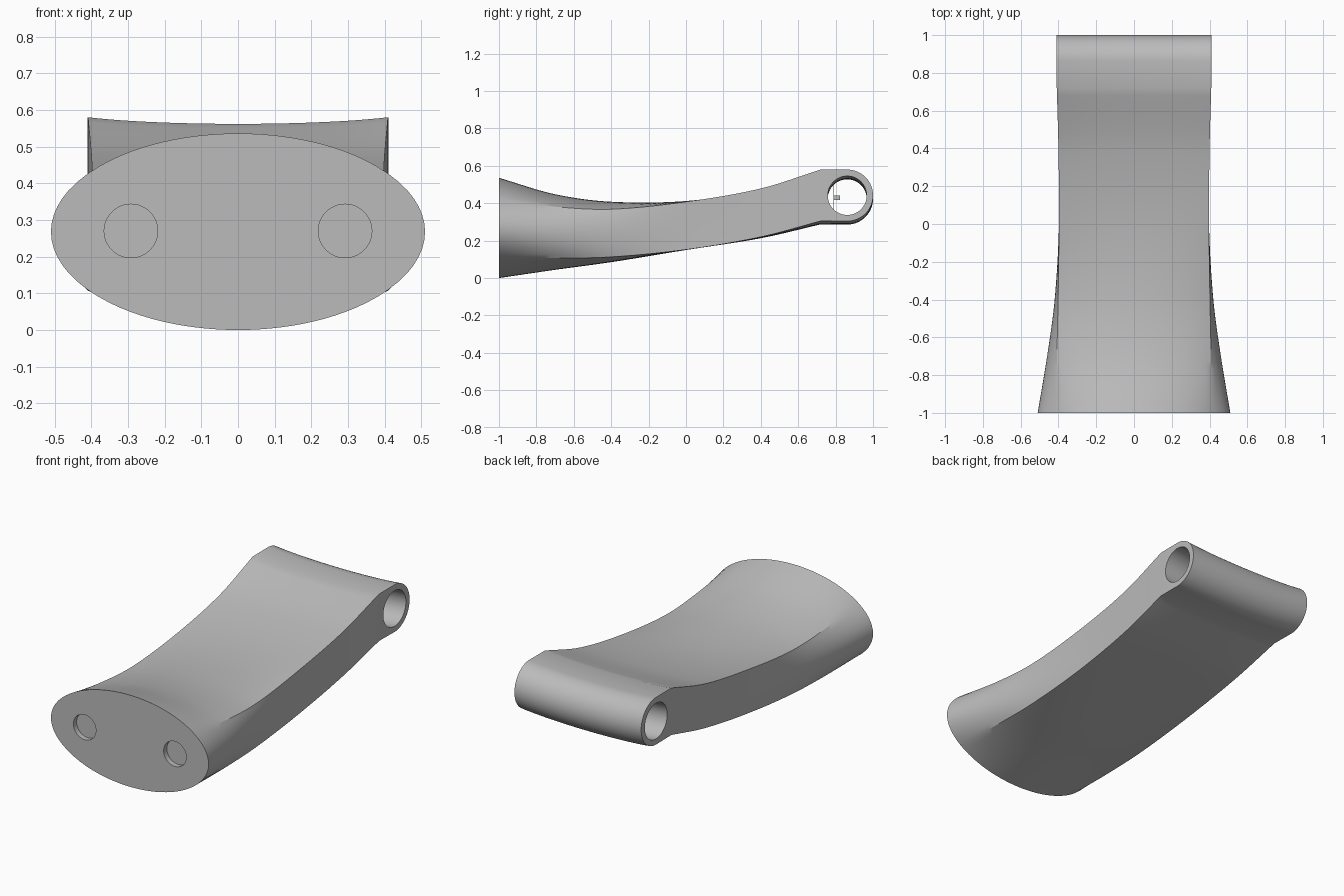
import bpy, bmesh, math

cube = bpy.data.objects.get("Cube")
if cube:
    bpy.data.objects.remove(cube, do_unlink=True)

grey = bpy.data.materials.new("light_grey")
grey.use_nodes = True
grey.diffuse_color = (0.5, 0.5, 0.5, 1)
grey.node_tree.nodes["Principled BSDF"].inputs["Base Color"].default_value = (0.5, 0.5, 0.5, 1)

# Stations: y, edge top z, edge bottom z, top crown, bottom crown, half width, side bulge
STATIONS = [
    (-1.0, .426, .110, .110, -.110, .410, .100),
    (-0.7, .382, .107, .066, -.063, .408, .052),
    (-0.4, .368, .113, .040, -.028, .402, .018),
    (0.0, .408, .152, .004, -.002, .397, .000),
    (0.4, .479, .220, -.008, -.007, .400, .000),
    (0.72, .580, .305, -.018, -.018, .409, .000),
]
EYE_Y, EYE_R, BORE_R, SAG = 0.862, 0.138, 0.104, -0.018
EYE_Z = 0.442


def slope(i, k):
    a, b = STATIONS[max(i - 1, 0)], STATIONS[min(i + 1, len(STATIONS) - 1)]
    return (b[k] - a[k]) / (b[0] - a[0])


def sample(y):
    """Smooth interpolation between the stations."""
    i = max(j for j in range(len(STATIONS) - 1) if j == 0 or STATIONS[j][0] <= y)
    a, b = STATIONS[i], STATIONS[i + 1]
    d = b[0] - a[0]
    t = (y - a[0]) / d
    s = t * t * (3 - 2 * t)
    return [a[k] + (b[k] - a[k]) * s + d * t * (1 - t)
            * (slope(i, k) * (1 - t) - slope(i + 1, k) * t) for k in range(1, 7)]


def crown(u, part):
    """Piece of an ellipse, 1 in the middle and 0 at the ends."""
    end = math.sqrt(1 - part * part)
    return (math.sqrt(max(0, 1 - (part * u) ** 2)) - end) / (1 - end)


def section(y, top, bottom, crown_top, crown_bottom, half, bulge, n=28, m=14):
    mid, tall = (top + bottom) / 2, (top - bottom) / 2
    us = [1 - 2 * i / n for i in range(n)]
    vs = [1 - 2 * i / m for i in range(m)]

    def side(v):
        return half + bulge * crown(v, .596)
    pts = [(u * half, y, top + crown_top * crown(u, .804)) for u in us]
    pts += [(-side(v), y, mid + v * tall) for v in vs]
    pts += [(-u * half, y, bottom + crown_bottom * crown(u, .804)) for u in us]
    pts += [(side(v), y, mid - v * tall) for v in vs]
    return pts


def loft(name, rings):
    bm = bmesh.new()
    loops = [[bm.verts.new(p) for p in ring] for ring in rings]
    for a, b in zip(loops, loops[1:]):
        for i in range(len(a)):
            j = (i + 1) % len(a)
            bm.faces.new((a[i], a[j], b[j], b[i]))
    bm.faces.new(loops[0])
    bm.faces.new(loops[-1])
    bmesh.ops.recalc_face_normals(bm, faces=bm.faces)
    mesh = bpy.data.meshes.new(name)
    bm.to_mesh(mesh)
    bm.free()
    mesh.materials.append(grey)
    obj = bpy.data.objects.new(name, mesh)
    bpy.context.collection.objects.link(obj)
    return obj


def activate(obj):
    bpy.ops.object.select_all(action='DESELECT')
    obj.select_set(True)
    bpy.context.view_layer.objects.active = obj


def cut(obj, cutter):
    mod = obj.modifiers.new("cut", 'BOOLEAN')
    mod.operation, mod.solver, mod.object = 'DIFFERENCE', 'EXACT', cutter
    activate(obj)
    bpy.ops.object.modifier_apply(modifier=mod.name)
    bpy.data.objects.remove(cutter, do_unlink=True)


def circle(r, n=48):
    return [(r * math.cos(math.tau * i / n), r * math.sin(math.tau * i / n)) for i in range(n)]


# Curved arm, running from the oval face into the rounded eye
rings = [section(y, *sample(y)) for y in (-1 + 1.72 * i / 44 for i in range(45))]
for i in range(25):
    a = math.radians(89.5 * i / 24)
    h = EYE_R * math.cos(a)
    rings.append(section(EYE_Y + EYE_R * math.sin(a), EYE_Z + h, EYE_Z - h, SAG, SAG, .41, 0))
arm = loft("curved_arm", rings)

# Sagging bore through the eye
bore = []
for i in range(29):
    x = -.42 + .84 * i / 28
    drop = SAG * crown(max(-1, min(1, x / .41)), .804)
    bore.append([(x, EYE_Y + p, EYE_Z + drop + q) for p, q in circle(BORE_R)])
cut(arm, loft("bore_cutter", bore))

# Two shallow round sockets in the oval face
for side in (-1, 1):
    cut(arm, loft("socket_cutter", [[(side * .292 + p, y, .27 + q) for p, q in circle(.073)]
                                    for y in (-1.05, -.97)]))

activate(arm)
bpy.ops.object.shade_smooth_by_angle(angle=math.radians(25))


# Small stop plate and stud inside the bore
def block(name, size, place):
    bpy.ops.mesh.primitive_cube_add(size=1, location=place)
    obj = bpy.context.object
    obj.name, obj.scale = name, size
    obj.data.materials.append(grey)


block("stop_plate", (.08, .004, .14), (0, .79, .43))
block("stop_stud", (.03, .035, .025), (0, .807, .43))
